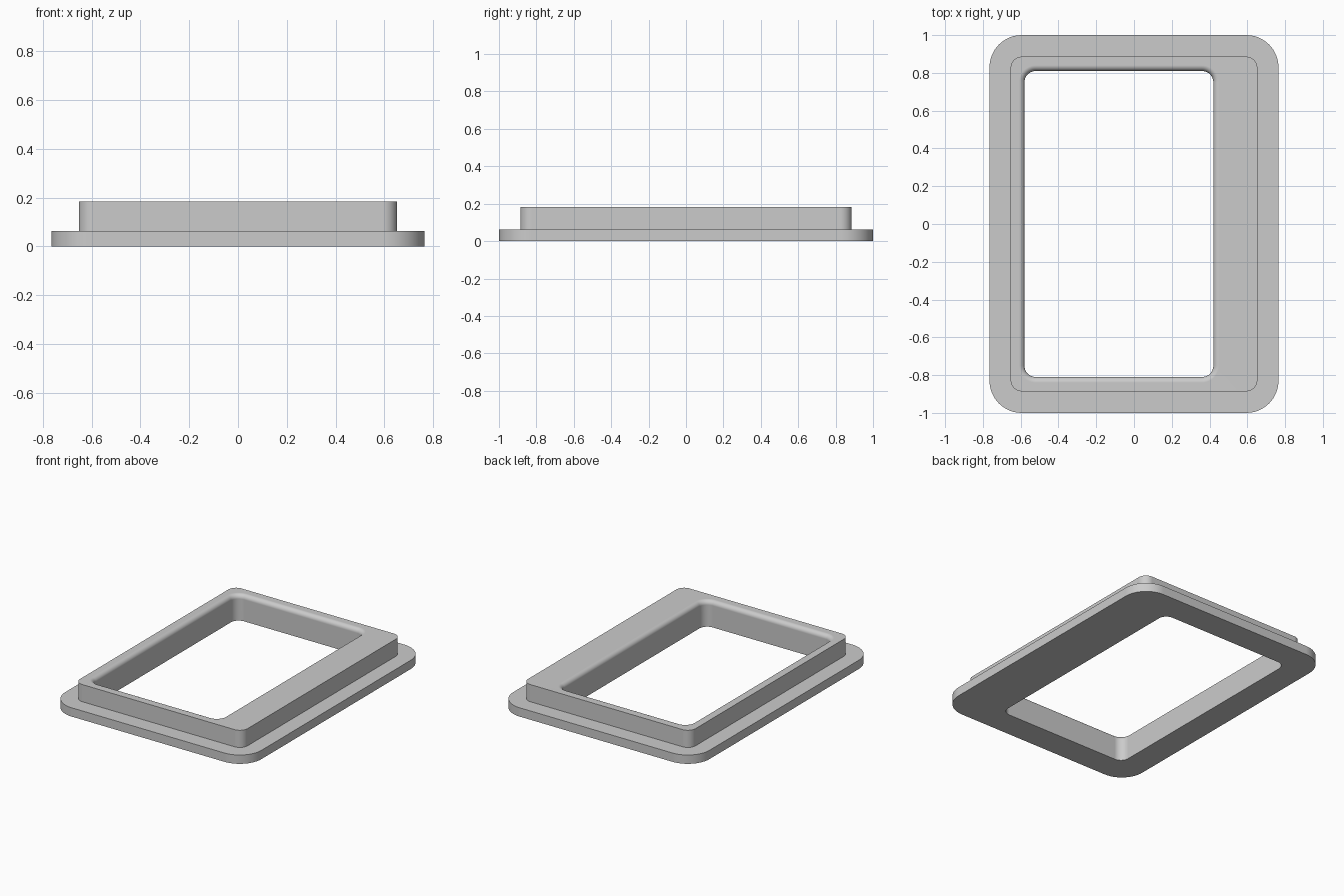
import bpy, bmesh
from math import sin, cos, pi

cube = bpy.data.objects.get("Cube")
if cube:
    bpy.data.objects.remove(cube)

CORNER_STEPS = 12
HOLE_X, HOLE_HX, HOLE_HY, HOLE_R = -0.08, 0.5, 0.81, 0.06
STEP_Z, TOP_Z, FILLET = 0.062, 0.183, 0.03


def rounded_ring(bm, cx, hx, hy, r, z):
    """Vertices of a rounded rectangle, counter-clockwise."""
    ring = []
    for q, (sx, sy) in enumerate(((1, 1), (-1, 1), (-1, -1), (1, -1))):
        for i in range(CORNER_STEPS + 1):
            a = (q + i / CORNER_STEPS) * pi / 2
            ring.append(bm.verts.new((cx + sx * (hx - r) + r * cos(a),
                                      sy * (hy - r) + r * sin(a), z)))
    return ring


# Outer flange, then raised step
sections = [
    (0, 0.765, 1.0, 0.17, 0),
    (0, 0.765, 1.0, 0.17, STEP_Z),
    (0, 0.653, 0.886, 0.06, STEP_Z),
    (0, 0.653, 0.886, 0.06, TOP_Z),
]
# Rounded lip into the offset opening, then its straight wall
for i in range(9):
    a = i / 8 * pi / 2
    grow = FILLET * (1 - sin(a))
    sections.append((HOLE_X, HOLE_HX + grow, HOLE_HY + grow, HOLE_R + grow,
                     TOP_Z - FILLET * (1 - cos(a))))
sections.append((HOLE_X, HOLE_HX, HOLE_HY, HOLE_R, 0))

# Skin the closed cross-section loop
bm = bmesh.new()
rings = [rounded_ring(bm, *s) for s in sections]
for a, b in zip(rings, rings[1:] + rings[:1]):
    n = len(a)
    for i in range(n):
        j = (i + 1) % n
        bm.faces.new((a[i], a[j], b[j], b[i]))
bmesh.ops.recalc_face_normals(bm, faces=bm.faces)

mesh = bpy.data.meshes.new("stepped_frame")
bm.to_mesh(mesh)
bm.free()
frame = bpy.data.objects.new("stepped_frame", mesh)
bpy.context.collection.objects.link(frame)

# Plain grey finish
grey = bpy.data.materials.new("light grey")
grey.use_nodes = True
colour = (0.6, 0.6, 0.6, 1)
grey.diffuse_color = colour
grey.node_tree.nodes["Principled BSDF"].inputs["Base Color"].default_value = colour
mesh.materials.append(grey)

# Smooth curves, crisp edges, flat planes
bpy.ops.object.select_all(action='DESELECT')
frame.select_set(True)
bpy.context.view_layer.objects.active = frame
bpy.ops.object.shade_smooth_by_angle(angle=pi / 6)
weighted = frame.modifiers.new("weighted_normals", 'WEIGHTED_NORMAL')
weighted.keep_sharp = True
